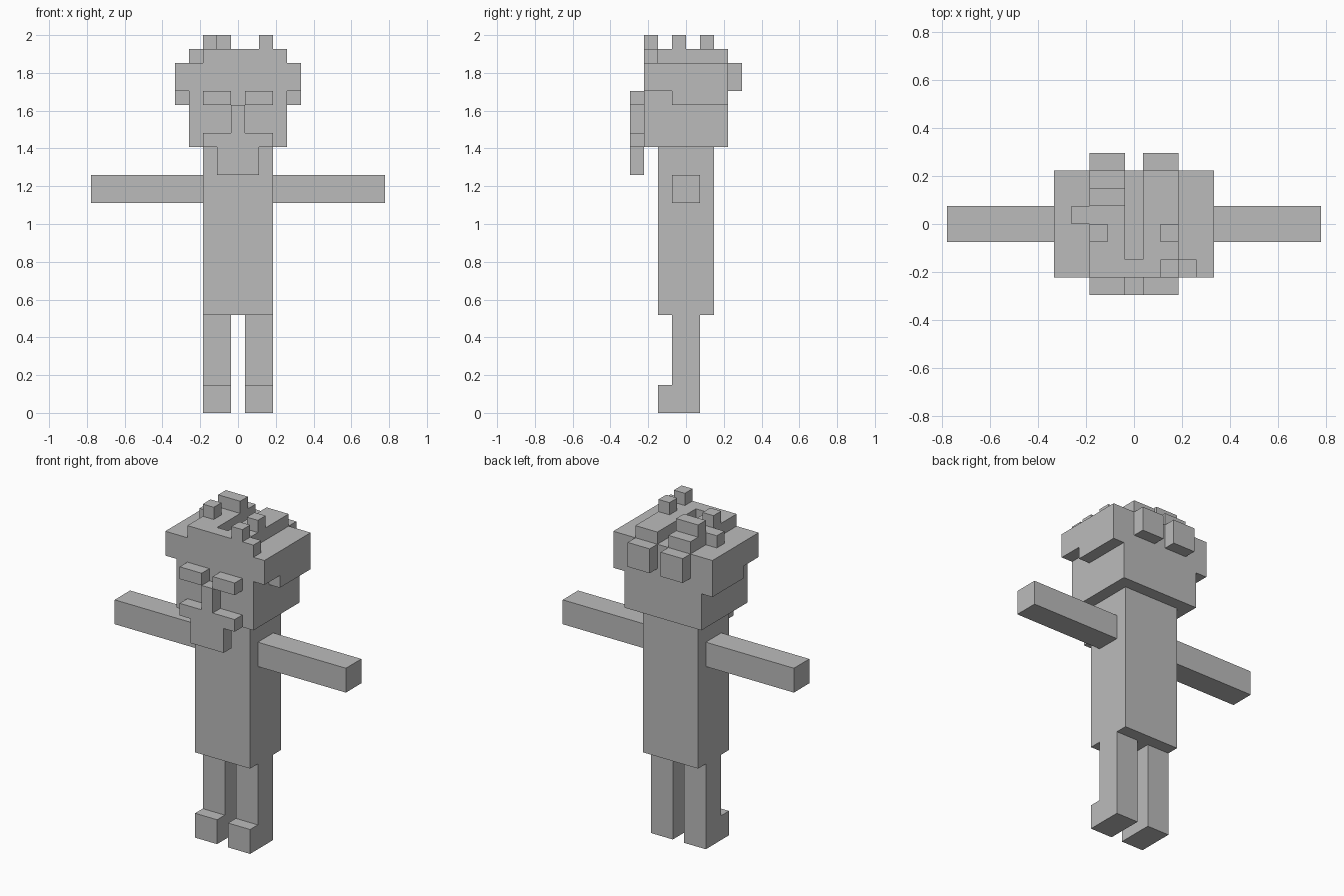
import bpy
import bmesh
from mathutils import Vector

if "Cube" in bpy.data.objects:
    bpy.data.objects.remove(bpy.data.objects["Cube"])

U = 2 / 27  # one block edge

grey = bpy.data.materials.new("plain_grey")
grey.diffuse_color = (0.5, 0.5, 0.5, 1)
grey.use_nodes = True
grey.node_tree.nodes["Principled BSDF"].inputs["Base Color"].default_value = grey.diffuse_color


def part(name, *boxes):
    """Object made of boxes given as (x0, x1, y0, y1, z0, z1) in block units."""
    bm = bmesh.new()
    for x0, x1, y0, y1, z0, z1 in boxes:
        lo, hi = Vector((x0, y0, z0)), Vector((x1, y1, z1))
        for v in bmesh.ops.create_cube(bm, size=1)["verts"]:
            v.co = Vector([lo[i] if v.co[i] < 0 else hi[i] for i in range(3)]) * U
    mesh = bpy.data.meshes.new(name)
    bm.to_mesh(mesh)
    bm.free()
    mesh.materials.append(grey)
    obj = bpy.data.objects.new(name, mesh)
    bpy.context.collection.objects.link(obj)


def pair(name, *boxes):
    """Right-hand part and its mirror across x = 0."""
    part(name + "_right", *boxes)
    part(name + "_left", *[(-b[1], -b[0], *b[2:]) for b in boxes])


# Body and limbs
part("torso", (-2.5, 2.5, -2, 2, 7, 19))
pair("arm", (2.5, 10.5, -1, 1, 15, 17))
pair("leg", (0.5, 2.5, -1, 1, 0, 7))
pair("foot", (0.5, 2.5, -2, -1, 0, 2))

# Head and face
part("head", (-3.5, 3.5, -3, 3, 19, 23))
pair("eyebrow", (0.5, 2.5, -4, -3, 22, 23))
part("nose", (-0.5, 0.5, -4, -3, 20, 22))
part("moustache", (-2.5, 2.5, -4, -3, 19, 20))
part("beard", (-1.5, 1.5, -4, -3, 17, 19))

# Hair cap, sideburns and tufts at the back
part("hair_cap", (-4.5, 4.5, -3, 3, 23, 25))
pair("sideburn", (3.5, 4.5, -1, 3, 22, 23))
pair("back_tuft", (0.5, 2.5, 3, 4, 23, 25))

# Crown with a parting that opens to the back
part("crown_front", (-2.5, 2.5, -3, -2, 25, 26))
pair("crown_side", (0.5, 2.5, -2, 3, 25, 26))
part("crown_steps", (2.5, 3.5, -3, -2, 25, 26), (-3.5, -2.5, 0, 1, 25, 26))

# Loose tufts on top
part("top_tufts",
     (1.5, 2.5, -3, -2, 26, 27),
     (1.5, 2.5, -1, 0, 26, 27),
     (-2.5, -1.5, -1, 0, 26, 27),
     (-2.5, -0.5, 1, 2, 26, 27))
